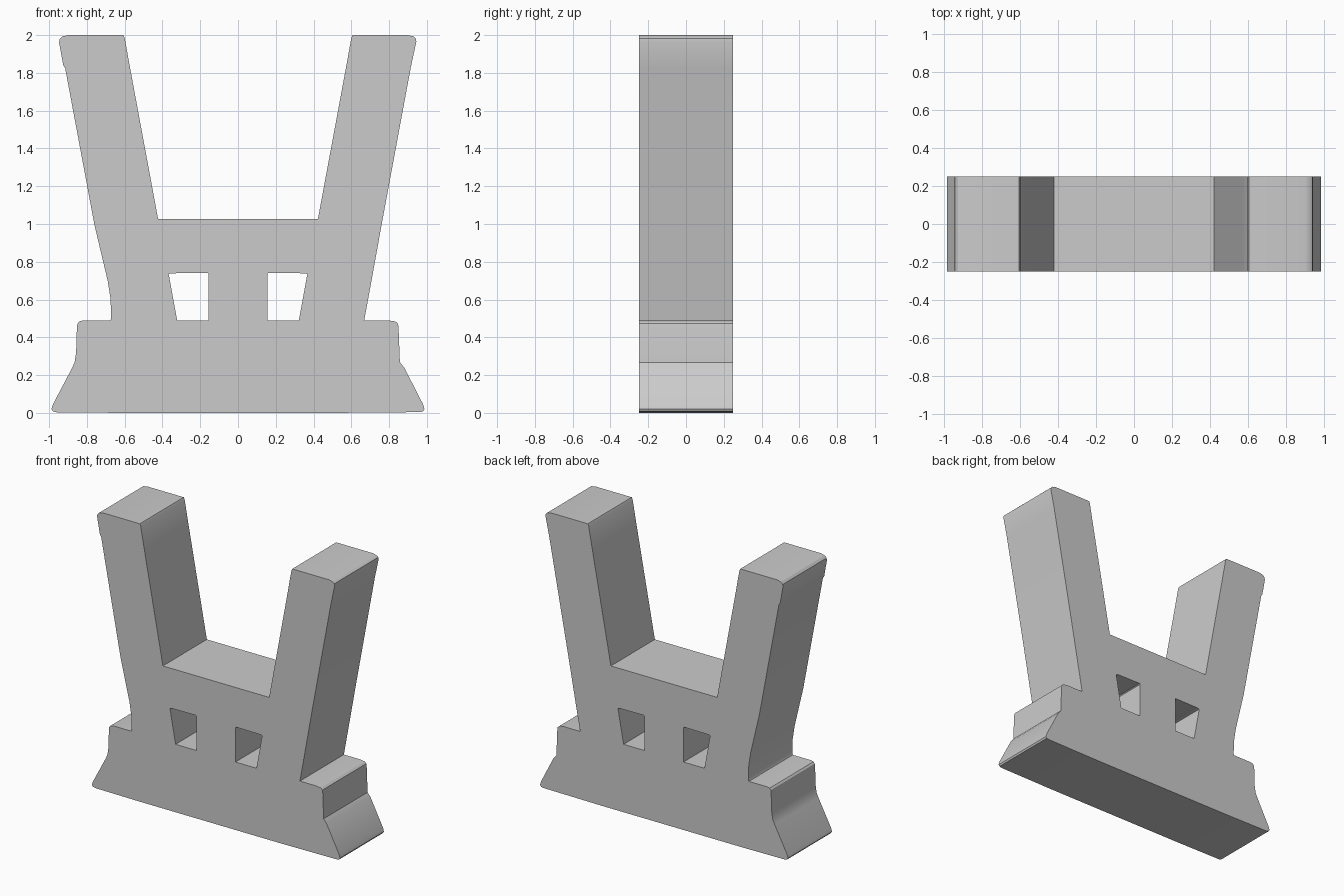
import bpy, math

if "Cube" in bpy.data.objects:
    bpy.data.objects.remove(bpy.data.objects["Cube"])

DEPTH = 0.25  # half thickness of the slab

# Outer outline, counter-clockwise from the bottom left
outline = [
    (-0.96, 0.003), (-0.6, 0), (0.5, 0), (0.96, 0.004), (0.98, 0.008), (0.987, 0.02),   # sole
    (0.98, 0.045), (0.88, 0.24), (0.857, 0.268),                                        # right flare
    (0.85, 0.45), (0.847, 0.472), (0.833, 0.484), (0.80, 0.489), (0.668, 0.489),        # right step
    (0.705, 0.69), (0.76, 0.995), (0.915, 1.83), (0.944, 1.965),                        # right arm outside
    (0.942, 1.982), (0.93, 1.993), (0.90, 2.0), (0.607, 2.0), (0.60, 1.985),            # right arm top
    (0.572, 1.83), (0.423, 1.026), (-0.423, 1.026),                                     # gap between arms
    (-0.572, 1.83), (-0.60, 1.985), (-0.607, 2.0),
    (-0.90, 2.0), (-0.93, 1.993), (-0.945, 1.978), (-0.947, 1.96),                      # left arm top
    (-0.925, 1.84), (-0.915, 1.825), (-0.76, 0.995), (-0.69, 0.70),                     # left arm outside
    (-0.675, 0.605), (-0.671, 0.50), (-0.676, 0.489),
    (-0.82, 0.489), (-0.84, 0.484), (-0.85, 0.472), (-0.853, 0.45),                     # left step
    (-0.857, 0.32), (-0.865, 0.268), (-0.88, 0.235), (-0.98, 0.045),
    (-0.988, 0.02), (-0.98, 0.008),                                                     # left flare
]

# Two tapered windows
window = [(0.155, 0.489), (0.322, 0.489), (0.367, 0.735), (0.355, 0.739), (0.16, 0.741), (0.155, 0.735)]
windows = [window, [(-x, z) for x, z in window]]

# Filled, extruded profile with holes
curve = bpy.data.curves.new("bracket_profile", 'CURVE')
curve.dimensions = '2D'
curve.fill_mode = 'BOTH'
curve.extrude = DEPTH
for loop in [outline] + windows:
    spline = curve.splines.new('POLY')
    spline.points.add(len(loop) - 1)
    for point, (x, z) in zip(spline.points, loop):
        point.co = (x, z, 0, 1)
    spline.use_cyclic_u = True

bracket = bpy.data.objects.new("forked_bracket", curve)
bpy.context.collection.objects.link(bracket)
bracket.rotation_euler.x = math.pi / 2
bpy.context.view_layer.objects.active = bracket
bracket.select_set(True)
bpy.ops.object.convert(target='MESH')
bpy.ops.object.transform_apply(location=False, rotation=True, scale=False)

# Weld the caps to the sides and make normals consistent
bpy.ops.object.mode_set(mode='EDIT')
bpy.ops.mesh.select_all(action='SELECT')
bpy.ops.mesh.remove_doubles(threshold=0.0005)
bpy.ops.mesh.normals_make_consistent(inside=False)
bpy.ops.object.mode_set(mode='OBJECT')
bpy.ops.object.shade_smooth_by_angle(angle=math.radians(30))

grey = bpy.data.materials.new("light_grey")
grey.diffuse_color = (0.6, 0.6, 0.6, 1)
grey.use_nodes = True
grey.node_tree.nodes["Principled BSDF"].inputs["Base Color"].default_value = grey.diffuse_color
bracket.data.materials.clear()
bracket.data.materials.append(grey)
